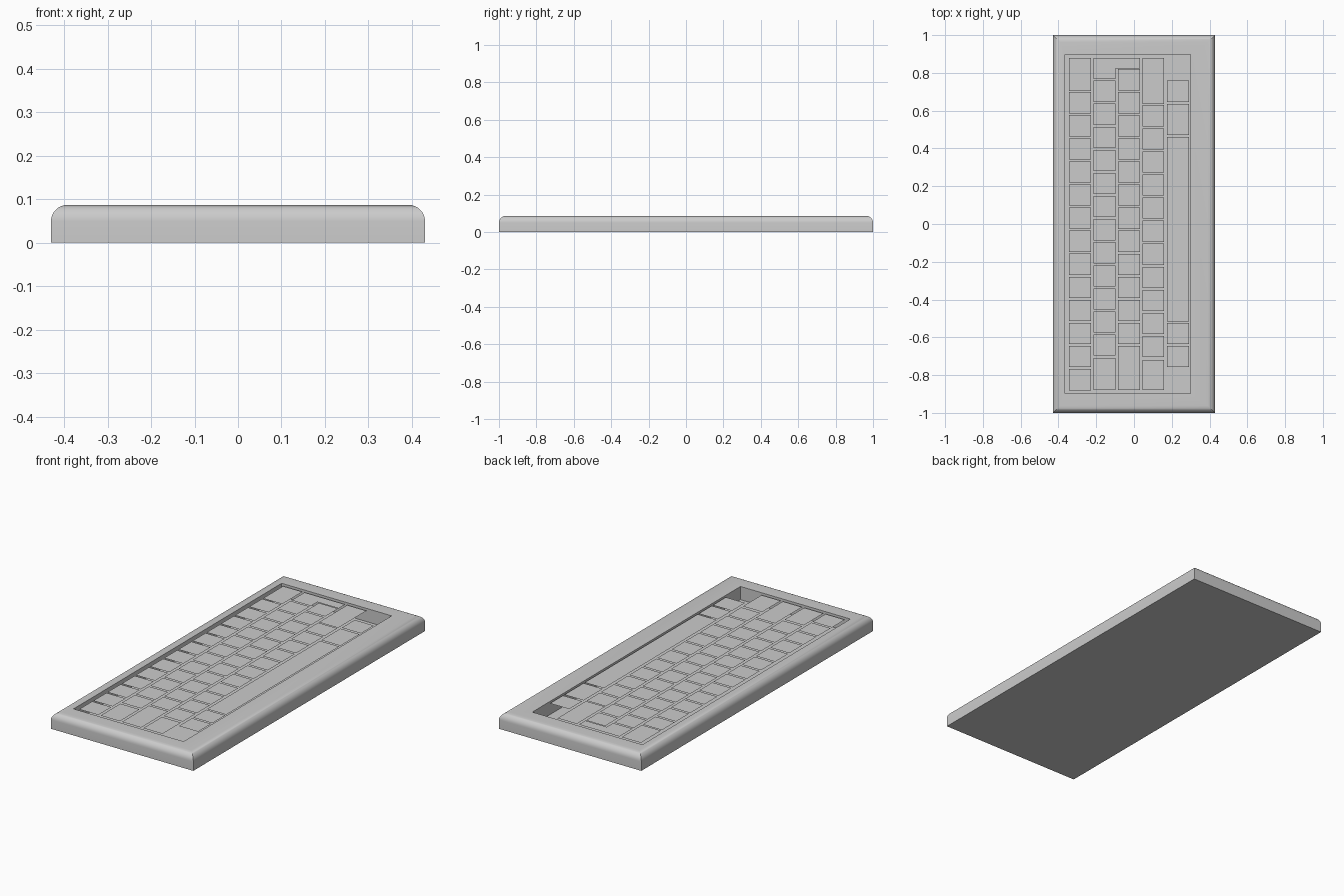
import bpy, bmesh

if "Cube" in bpy.data.objects:
    bpy.data.objects.remove(bpy.data.objects["Cube"])

TOP, FLOOR, KEY_TOP = 0.087, 0.015, 0.084
HW, PITCH, INSET = 0.058, 0.1222, 0.023


def to_object(bm, name):
    bmesh.ops.recalc_face_normals(bm, faces=bm.faces)
    mesh = bpy.data.meshes.new(name)
    bm.to_mesh(mesh)
    bm.free()
    ob = bpy.data.objects.new(name, mesh)
    bpy.context.collection.objects.link(ob)
    return ob


def add_key(bm, outline):
    # Flat outline, inset and lifted to form a tapered keycap
    face = bm.faces.new([bm.verts.new((x, y, FLOOR)) for x, y in outline])
    face.normal_update()
    bmesh.ops.inset_region(bm, faces=[face], thickness=INSET, use_even_offset=True)
    for v in face.verts:
        v.co.z = KEY_TOP


def rect_key(bm, x, y0, y1):
    add_key(bm, [(x - HW, y0), (x + HW, y0), (x + HW, y1), (x - HW, y1)])


# Case: box with rounded top edges and a sunken key well
bm = bmesh.new()
bmesh.ops.create_cube(bm, size=1)
for v in bm.verts:
    v.co = (v.co.x * 0.86, v.co.y * 2, (v.co.z + 0.5) * TOP)
rim = [e for e in bm.edges if all(v.co.z > 0.08 for v in e.verts)]
bmesh.ops.bevel(bm, geom=rim, offset=0.038, offset_type='OFFSET', segments=8,
                profile=0.5, affect='EDGES')
bm.normal_update()
well = max((f for f in bm.faces if f.normal.z > 0.99), key=lambda f: f.calc_area())
bmesh.ops.inset_region(bm, faces=[well], thickness=0.02)
for v in well.verts:
    v.co = (0.30 if v.co.x > 0 else -0.365, 0.898 if v.co.y > 0 else -0.898, TOP)
floor = bmesh.ops.extrude_discrete_faces(bm, faces=[well])['faces'][0]
for v in floor.verts:
    v.co.z = FLOOR
case = to_object(bm, "case")
bpy.context.view_layer.objects.active = case
case.select_set(True)
bpy.ops.object.shade_smooth_by_angle(angle=0.52)
case.select_set(False)

# Key rows: x, first single-key centre, number of singles, wide keys (y0, y1)
rows = [
    ("number_row", -0.285, 0.642, 13, [(0.705, 0.88)]),
    ("upper_row", -0.156, 0.703, 12, [(-0.88, -0.71)]),
    ("home_row", -0.027, 0.764, 12, [(-0.88, -0.647)]),
    ("lower_row", 0.102, 0.573, 11, [(0.635, 0.88), (-0.88, -0.72)]),
    ("bottom_row", 0.232, 0.703, 1, [(0.47, 0.635)]),
]
for name, x, y, count, wide in rows:
    bm = bmesh.new()
    for i in range(count):
        c = y - i * PITCH
        rect_key(bm, x, c - 0.056, c + 0.056)
    for y0, y1 in wide:
        rect_key(bm, x, y0, y1)
    if name == "bottom_row":
        for c in (-0.58, -0.702):
            rect_key(bm, x, c - 0.056, c + 0.056)
    to_object(bm, name + "_keys")

# Space bar
bm = bmesh.new()
rect_key(bm, 0.232, -0.515, 0.46)
to_object(bm, "space_bar")

# L-shaped return key
bm = bmesh.new()
add_key(bm, [(-0.214, 0.768), (-0.098, 0.768), (-0.098, 0.824),
             (0.031, 0.824), (0.031, 0.88), (-0.214, 0.88)])
to_object(bm, "return_key")
